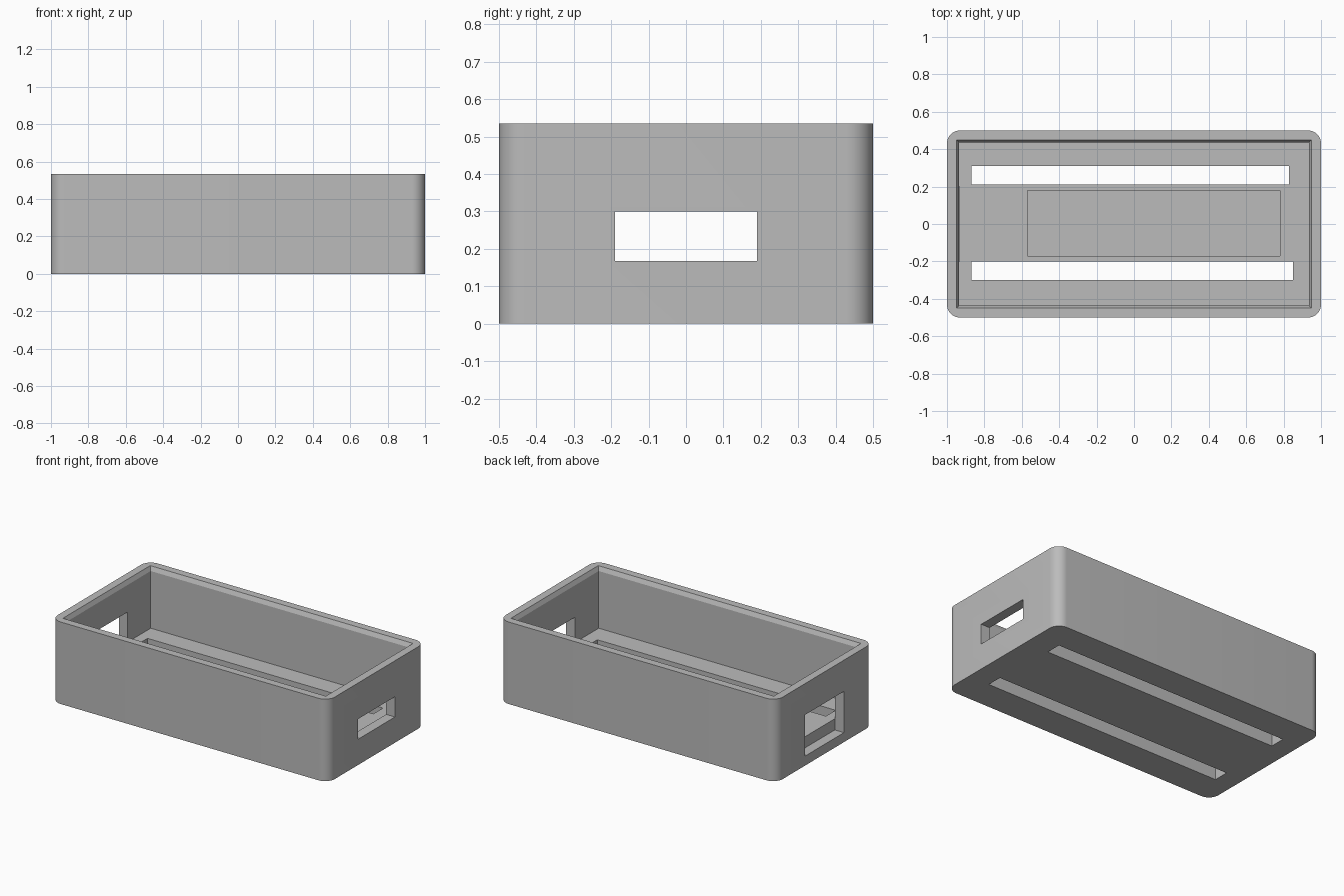
import bpy, bmesh, math

if "Cube" in bpy.data.objects:
    bpy.data.objects.remove(bpy.data.objects["Cube"])

HEIGHT = 0.535
FLOOR = 0.135
LEDGE = 0.508

grey = bpy.data.materials.new("plain grey")
grey.use_nodes = True
colour = (0.5, 0.5, 0.5, 1)
grey.diffuse_color = colour
grey.node_tree.nodes["Principled BSDF"].inputs["Base Color"].default_value = colour


def block(name, x, y, z, corner=0.0, flare=0.0):
    """Box from (min, max) ranges, with rounded upright edges or a flared top."""
    bm = bmesh.new()
    bmesh.ops.create_cube(bm, size=1)
    for v in bm.verts:
        top = v.co.z > 0
        grow = flare if top else 0
        v.co.x = x[1] + grow if v.co.x > 0 else x[0] - grow
        v.co.y = y[1] + grow if v.co.y > 0 else y[0] - grow
        v.co.z = z[1] if top else z[0]
    if corner:
        upright = [e for e in bm.edges
                   if abs(e.verts[0].co.z - e.verts[1].co.z) > 0.1]
        bmesh.ops.bevel(bm, geom=upright, offset=corner, segments=10,
                        profile=0.5, affect='EDGES')
    mesh = bpy.data.meshes.new(name)
    bm.to_mesh(mesh)
    bm.free()
    mesh.materials.append(grey)
    obj = bpy.data.objects.new(name, mesh)
    bpy.context.collection.objects.link(obj)
    return obj


# Rounded outer shell
case = block("case_body", (-1, 1), (-0.5, 0.5), (0, HEIGHT), corner=0.07)

# Hollows and openings
rise = HEIGHT - LEDGE
cutters = [
    block("cavity_cutter", (-0.936, 0.936), (-0.437, 0.437), (FLOOR, 0.7)),
    # sloping lid seat, carried on above the rim
    block("lid_seat_cutter", (-0.936, 0.936), (-0.437, 0.437),
          (LEDGE, LEDGE + 2 * rise), flare=0.026),
    block("floor_recess_cutter", (-0.57, 0.78), (-0.17, 0.18), (0.06, 0.3)),
    block("back_slot_cutter", (-0.87, 0.83), (0.21, 0.31), (-0.1, 0.3)),
    block("front_slot_cutter", (-0.87, 0.85), (-0.30, -0.20), (-0.1, 0.3)),
    block("left_port_cutter", (0.9, 1.1), (-0.19, 0.19), (0.168, 0.30)),
    block("right_port_cutter", (-1.1, -0.934), (-0.2, 0.2), (0.062, 0.331)),
]

bpy.ops.object.select_all(action='DESELECT')
case.select_set(True)
bpy.context.view_layer.objects.active = case
for cutter in cutters:
    mod = case.modifiers.new(cutter.name, 'BOOLEAN')
    mod.operation = 'DIFFERENCE'
    mod.solver = 'EXACT'
    mod.object = cutter
    bpy.ops.object.modifier_apply(modifier=mod.name)
    bpy.data.objects.remove(cutter)

bpy.ops.object.shade_smooth_by_angle(angle=math.radians(20))
